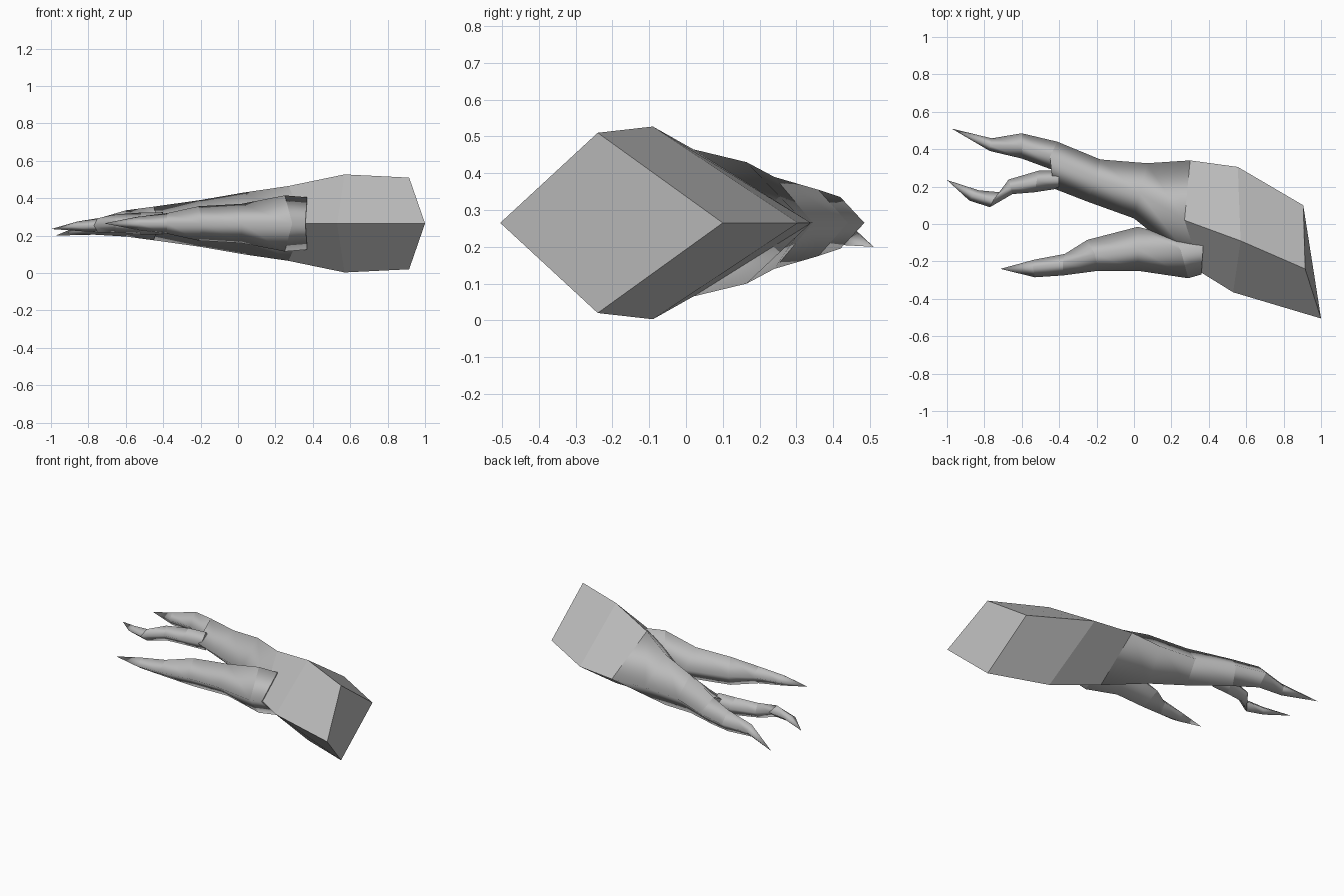
import bpy, bmesh

cube = bpy.data.objects.get("Cube")
if cube:
    bpy.data.objects.remove(cube, do_unlink=True)

grey = bpy.data.materials.new("plain grey")
grey.use_nodes = True
GREY = (0.5, 0.5, 0.5, 1)
grey.diffuse_color = GREY
grey.node_tree.nodes["Principled BSDF"].inputs["Base Color"].default_value = GREY


def limb(name, rings, tip=None, creased=(), ridged=0):
    """Diamond-section limb. Ring: front xy, ridge xy, back xy, mid height, half height.
    creased: rings with a hard edge; ridged: leading segments with hard long edges."""
    bm = bmesh.new()
    loops = []
    for front, ridge, back, z, h in rings:
        loops.append([bm.verts.new(p) for p in
                      ((*front, z), (*ridge, z + h), (*back, z), (*ridge, z - h))])
    for a, b in zip(loops, loops[1:]):
        for i in range(4):
            j = (i + 1) % 4
            bm.faces.new((a[i], a[j], b[j], b[i]))
    bm.faces.new(loops[0])
    if tip:
        point = bm.verts.new(tip)
        for i in range(4):
            bm.faces.new((loops[-1][i], loops[-1][(i + 1) % 4], point))
    else:
        bm.faces.new(loops[-1])
    bmesh.ops.recalc_face_normals(bm, faces=bm.faces)
    for f in bm.faces:
        f.smooth = True
    # Hard edges around chosen rings and along the ridged segments
    for k, loop in enumerate(loops):
        for i in range(4):
            if k in creased:
                bm.edges.get((loop[i], loop[(i + 1) % 4])).smooth = False
            if k < ridged:
                bm.edges.get((loop[i], loops[k + 1][i])).smooth = False
    mesh = bpy.data.meshes.new(name)
    bm.to_mesh(mesh)
    bm.free()
    mesh.materials.append(grey)
    obj = bpy.data.objects.new(name, mesh)
    bpy.context.collection.objects.link(obj)
    return obj


MID = 0.265

# Thick cut stump narrowing into the long back branch
limb("trunk", [
    ((1.0, -.505), (.915, -.24), (.905, .10), MID, .245),
    ((.53, -.365), (.57, -.09), (.555, .305), MID, .262),
    ((.36, -.26), (.27, .02), (.30, .34), MID, .20),
    ((0, .03), (.03, .165), (.07, .325), MID, .165),
    ((-.25, .12), (-.20, .24), (-.18, .345), MID, .125),
    ((-.43, .19), (-.45, .36), (-.41, .44), MID, .09),
], creased=(0, 1, 2, 4, 5), ridged=2)

# Shorter front branch
limb("front_branch", [
    ((.36, -.27), (.37, -.12), (.37, -.04), MID, .14),
    ((.29, -.29), (.25, -.14), (.20, -.06), MID, .15),
    ((.02, -.25), (.02, -.13), (.02, -.015), MID, .105),
    ((-.19, -.25), (-.21, -.16), (-.25, -.085), MID, .092),
    ((-.38, -.275), (-.38, -.21), (-.37, -.16), MID, .055),
    ((-.53, -.285), (-.54, -.23), (-.53, -.19), MID, .035),
], tip=(-.715, -.24, MID), creased=(0, 1, 3, 4, 5))

# Outer twig of the back branch
limb("outer_twig", [
    ((-.41, .28), (-.45, .36), (-.41, .44), MID, .09),
    ((-.60, .35), (-.60, .42), (-.60, .485), MID, .07),
    ((-.77, .39), (-.77, .42), (-.76, .458), .245, .04),
], tip=(-.975, .51, .2), creased=(0, 1, 2))

# Inner crooked twig
limb("inner_twig", [
    ((-.40, .19), (-.40, .24), (-.40, .285), MID, .06),
    ((-.53, .17), (-.52, .23), (-.51, .285), MID, .058),
    ((-.65, .16), (-.66, .20), (-.67, .238), MID, .048),
    ((-.77, .09), (-.75, .13), (-.72, .17), .255, .038),
    ((-.88, .125), (-.86, .155), (-.83, .18), .25, .025),
], tip=(-1.0, .235, .235), creased=(0, 1, 2, 3))
